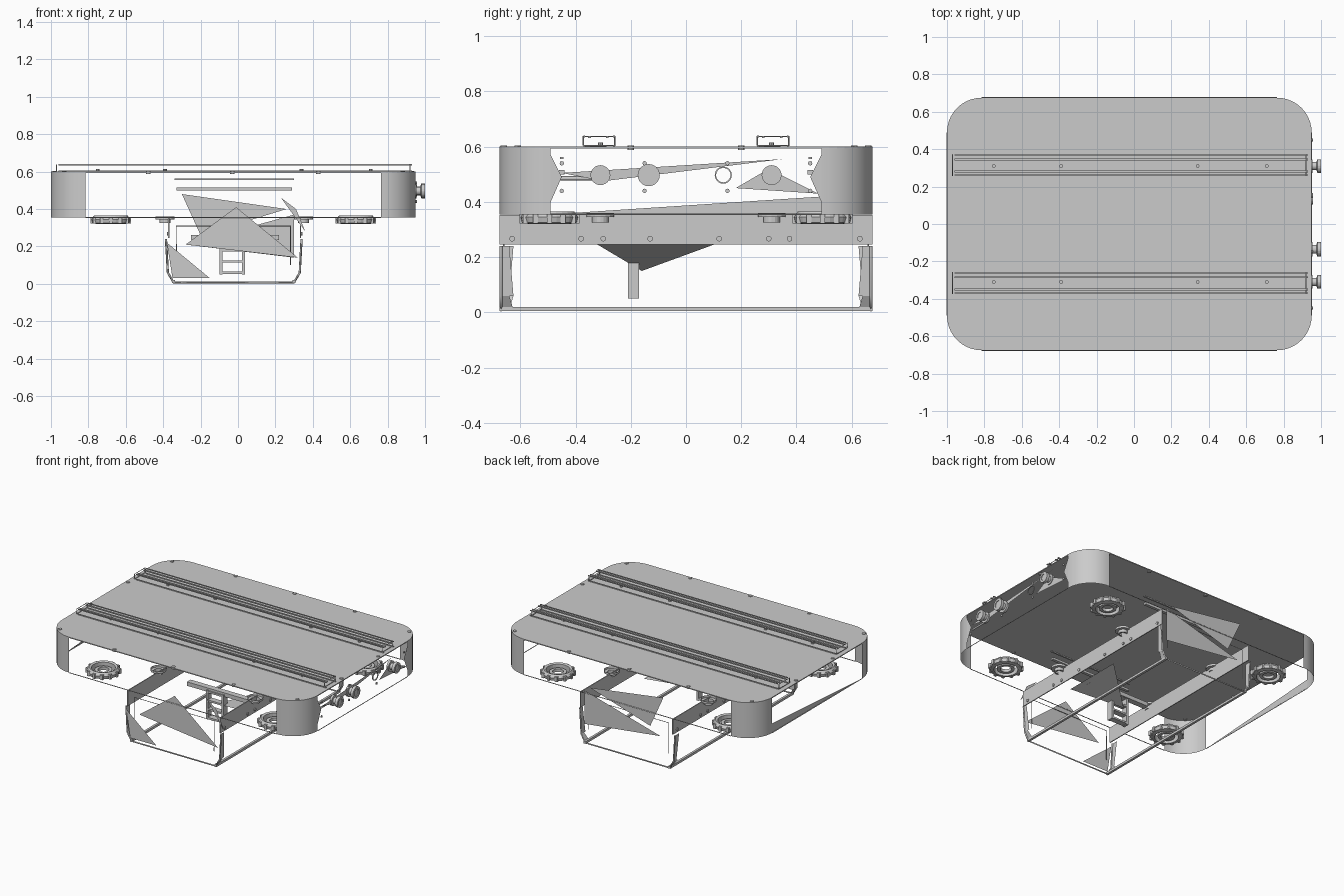
import bpy, bmesh
from math import sin, cos, pi
from mathutils import Vector

if "Cube" in bpy.data.objects:
    bpy.data.objects.remove(bpy.data.objects["Cube"])

X0, X1, Y, R = -1.0, 0.95, 0.675, 0.185
ZB, ZT = 0.355, 0.6


def mesh(name, verts, faces, smooth=False):
    me = bpy.data.meshes.new(name)
    me.from_pydata(verts, [], faces)
    me.update()
    ob = bpy.data.objects.new(name, me)
    bpy.context.collection.objects.link(ob)
    for p in me.polygons:
        p.use_smooth = smooth
    return ob


def sheet(name, *pts):
    return mesh(name, pts, [list(range(len(pts)))])


def box(name, lo, hi):
    v = [(x, y, z) for x in (lo[0], hi[0]) for y in (lo[1], hi[1]) for z in (lo[2], hi[2])]
    f = [(0, 1, 3, 2), (4, 6, 7, 5), (0, 4, 5, 1), (2, 3, 7, 6), (0, 2, 6, 4), (1, 5, 7, 3)]
    return mesh(name, v, f)


def lathe(name, profile, loc, axis='Z', n=24):
    """Revolve (radius, height) points about an axis."""
    v, f, m = [], [], len(profile)
    for i in range(n):
        c, s = cos(2 * pi * i / n), sin(2 * pi * i / n)
        for r, h in profile:
            p = {'Z': (r * c, r * s, h), 'X': (h, r * c, r * s), 'Y': (r * s, h, r * c)}[axis]
            v.append(Vector(p) + Vector(loc))
    for i in range(n):
        j = (i + 1) % n
        for k in range(m - 1):
            f.append((i * m + k, j * m + k, j * m + k + 1, i * m + k + 1))
    ob = mesh(name, v, f)
    bm = bmesh.new()
    bm.from_mesh(ob.data)
    bmesh.ops.remove_doubles(bm, verts=bm.verts, dist=1e-5)
    bmesh.ops.recalc_face_normals(bm, faces=bm.faces)
    bm.to_mesh(ob.data)
    bm.free()
    return ob


def wire(name, pts, r=0.004):
    """Thin metal edge following a path."""
    cu = bpy.data.curves.new(name, 'CURVE')
    cu.dimensions = '3D'
    cu.bevel_depth = r
    cu.bevel_resolution = 0
    s = cu.splines.new('POLY')
    s.points.add(len(pts) - 1)
    for q, p in zip(s.points, pts):
        q.co = (*p, 1)
    ob = bpy.data.objects.new(name, cu)
    bpy.context.collection.objects.link(ob)


def arc(cx, cy, a0, n=10):
    return [(cx + R * cos(a0 + pi / 2 * i / n), cy + R * sin(a0 + pi / 2 * i / n)) for i in range(n + 1)]


# Top plate and the four rounded corner walls
corners = [arc(X1 - R, Y - R, 0), arc(X0 + R, Y - R, pi / 2),
           arc(X0 + R, R - Y, pi), arc(X1 - R, R - Y, 1.5 * pi)]
outline = [p for c in corners for p in c]
n = len(outline)
mesh("top_plate", [(x, y, ZT) for x, y in outline] + [(x, y, ZT - 0.006) for x, y in outline],
     [list(range(n)), list(range(2 * n - 1, n - 1, -1))] +
     [(i, i + n, (i + 1) % n + n, (i + 1) % n) for i in range(n)])
for c in corners:
    m = len(c)
    mesh("corner_wall", [(x, y, ZB) for x, y in c] + [(x, y, ZT) for x, y in c],
         [(i, i + 1, i + 1 + m, i + m) for i in range(m - 1)], True)

# Lower edges of the open side panels
for s in (-1, 1):
    wire("front_back_lower_edge", [(X0 + R, s * Y, ZB), (X1 - R, s * Y, ZB)], 0.003)
for x in (X0, X1):
    wire("side_lower_edge", [(x, R - Y, ZB), (x, Y - R, ZB)], 0.003)

# Roof rails: open channels made of narrow strips with end frames
for s in (-1, 1):
    for dy in (-0.054, 0.054):
        y = s * 0.315 + dy
        box("rail_side_lip", (-0.96, y - 0.003, 0.634), (0.93, y + 0.003, 0.64))
        box("rail_foot", (-0.96, y - 0.003, ZT), (0.93, y + 0.003, 0.606))
    for dy in (-0.035, 0.03):
        y = s * 0.315 + dy
        box("rail_slot_lip", (-0.96, y - 0.005, 0.632), (0.93, y + 0.005, 0.638))
    for x in (-0.97, 0.92):
        y0, y1 = s * 0.315 - 0.057, s * 0.315 + 0.057
        wire("rail_end", [(x, y0, 0.604), (x, y0, 0.637), (x, y1, 0.637), (x, y1, 0.604), (x, y0, 0.604)], 0.003)
    for x in (-0.75, -0.39, 0.34, 0.71):
        lathe("rail_bolt", [(0, 0.015), (0.01, 0.015), (0.01, 0)], (x, s * 0.31, ZT), n=10)

# Screws round the plate rim
for s in (-1, 1):
    for x, y in ((-0.48, 0.66), (-0.03, 0.66), (0.43, 0.66), (-0.93, 0.61), (-0.98, 0.2), (0.93, 0.2), (0.88, 0.61)):
        lathe("rim_screw", [(0, 0.004), (0.012, 0.004), (0.012, -0.012), (0, -0.012)], (x, s * y, ZT), n=12)

# Ring-shaped vents and small glands hanging below the body
for sx in (-0.68, 0.63):
    for s in (-1, 1):
        lathe("vent_ring", [(0.075, 0.32), (0.1, 0.325), (0.105, 0.345), (0.09, 0.365), (0.075, 0.36), (0.075, 0.32)],
              (sx, s * 0.495, 0))
        lathe("vent_hub", [(0.035, 0.325), (0.055, 0.325), (0.055, 0.345), (0.035, 0.345), (0.035, 0.325)],
              (sx, s * 0.495, 0))
        for k in range(12):
            a = 2 * pi * k / 12
            x, y = sx + 0.1 * cos(a), s * 0.495 + 0.1 * sin(a)
            box("vent_tooth", (x - 0.009, y - 0.009, 0.322), (x + 0.009, y + 0.009, 0.355))
for x in (-0.39, 0.35):
    for s in (-1, 1):
        lathe("cable_gland", [(0.02, 0.325), (0.03, 0.325), (0.03, 0.345), (0.05, 0.345), (0.05, 0.36)],
              (x, s * 0.31, 0), n=16)

# Connectors on the right side
for y, r in ((-0.31, 0.036), (0.31, 0.036), (-0.135, 0.04)):
    lathe("side_connector", [(0, 0.045), (r * 0.6, 0.045), (r * 0.6, 0.05), (r, 0.05), (r, 0.03),
                             (r * 0.6, 0.025), (r * 0.6, 0.005), (r, 0.005), (r, -0.01)], (X1, y, 0.497), 'X')
lathe("side_port_ring", [(0.026, 0), (0.031, 0), (0.031, 0.006), (0.026, 0.006), (0.026, 0)], (X1, 0.135, 0.497), 'X')
for z in (0.44, 0.54):
    for y in (-0.45, -0.15, 0.15, 0.45):
        lathe("side_screw", [(0, 0.006), (0.008, 0.006), (0.008, 0)], (X1, y, z), 'X', 8)
wire("side_inner_rod", [(X1 - 0.02, -0.46, 0.485), (X1 - 0.02, -0.3, 0.485)], 0.008)

# Surviving panel pieces of the side walls
sheet("right_panel_sliver", (X1, -0.45, 0.505), (X1, 0.35, 0.555), (X1, -0.3, 0.475))
sheet("right_panel_sliver", (X1, 0.18, 0.45), (X1, 0.3, 0.52), (X1, 0.48, 0.43))
sheet("left_panel_sliver", (X0, -0.49, ZB), (X0, 0.49, ZB), (X0, 0.5, 0.42))
for s in (-1, 1):
    sheet("panel_end_piece", (X1, s * 0.49, 0.57), (X1, s * 0.49, 0.4), (X1, s * 0.45, 0.49))

# Underslung tray: long side strips, sheet edges and end cover sides
tray = [(-0.385, 0.24), (-0.375, 0.06), (-0.345, 0.008), (0.3, 0.008), (0.33, 0.06), (0.34, 0.24)]
for s in (-1, 1):
    wire("tray_end_edge", [(x, s * 0.67, z) for x, z in tray], 0.006)
    for a, b in ((0, 1), (1, 2), (3, 4), (4, 5)):
        (xa, za), (xb, zb) = tray[a], tray[b]
        sheet("end_cover_side", (xa, s * Y, za), (xb, s * Y, zb), (xb, s * 0.64, zb), (xa, s * 0.625, za))
    wire("end_opening_frame", [(-0.33, s * 0.66, 0.1), (-0.33, s * 0.66, 0.31), (0.28, s * 0.66, 0.31),
                               (0.28, s * 0.66, 0.1)], 0.003)
for x in (-0.37, 0.335):
    box("tray_side_strip", (x - 0.003, -Y, 0.245), (x + 0.003, Y, 0.352))
    for y in (-0.63, -0.38, -0.3, -0.13, 0.12, 0.3, 0.375, 0.63):
        d = 1 if x > 0 else -1
        lathe("strip_screw", [(0, d * 0.009), (0.01, d * 0.009), (0.01, 0)], (x, y, 0.267), 'X', 10)
for x in (-0.345, 0.3):
    box("tray_bottom_edge", (x - 0.008, -Y, 0.004), (x + 0.008, Y, 0.02))
sheet("front_cover_piece", (-0.28, -Y, 0.21), (-0.01, -Y, 0.41), (0.32, -Y, 0.14))
sheet("front_cover_corner", (-0.38, -Y, 0.22), (-0.35, -Y, 0.03), (-0.15, -Y, 0.03))
sheet("front_cover_corner", (0.23, -Y, 0.46), (0.36, -Y, 0.28), (0.31, -Y, 0.4))
sheet("back_cover_piece", (-0.3, Y, 0.48), (0.26, Y, 0.4), (-0.2, Y, 0.26))
sheet("back_cover_piece", (-0.28, Y, 0.21), (0.3, Y, 0.37), (0.3, Y, 0.14))

# Inner bracket, cross bars and latch inside the tray
sheet("inner_gusset", (0.25, -0.32, 0.245), (0.25, 0.1, 0.245), (-0.05, -0.16, 0.15))
for x in (-0.09, 0.03):
    box("latch_post", (x - 0.008, -0.21, 0.05), (x + 0.008, -0.17, 0.25))
for z in (0.06, 0.12, 0.18, 0.24):
    box("latch_bar", (-0.09, -0.21, z - 0.006), (0.03, -0.17, z + 0.006))
box("latch_plate", (-0.25, -0.2, 0.235), (0.22, -0.16, 0.262))
for y in (-0.45, 0.45):
    box("cross_bar", (-0.33, y - 0.01, 0.5), (0.29, y + 0.01, 0.515))
    box("cross_rail", (-0.34, y - 0.006, 0.555), (0.3, y + 0.006, 0.563))
